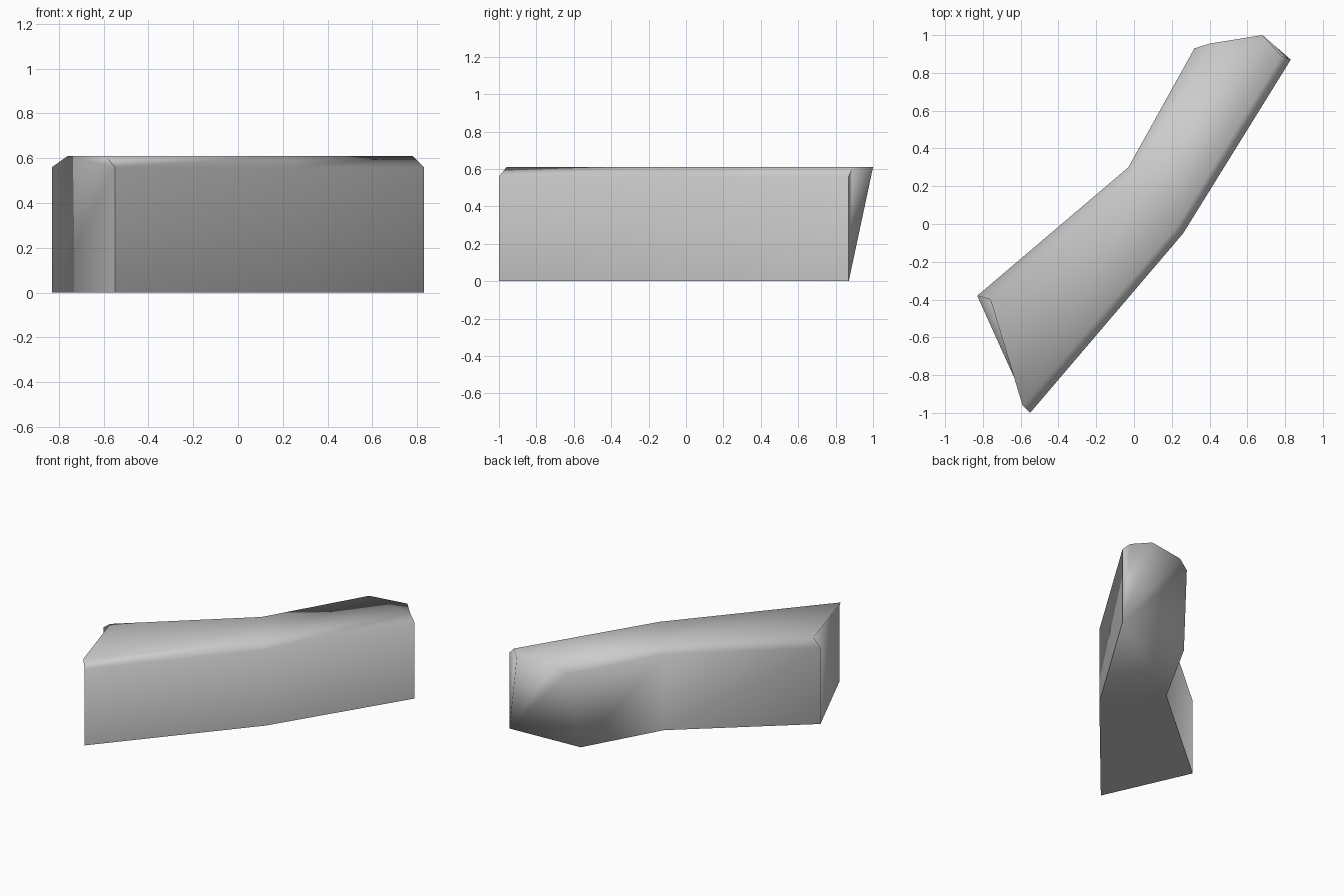
import bpy, bmesh, math

if "Cube" in bpy.data.objects:
    bpy.data.objects.remove(bpy.data.objects["Cube"])

# One neutral colour
grey = bpy.data.materials.new("neutral_grey")
grey.diffuse_color = (0.6, 0.6, 0.6, 1)
grey.use_nodes = True
grey.node_tree.nodes["Principled BSDF"].inputs["Base Color"].default_value = grey.diffuse_color

LOW, HIGH = 0.56, 0.61   # shoulder and top heights

# Cross-sections along the bent bar: right foot, right top, left top, left shoulder, left foot
stations = [
    ((-.55, -1.0), (-.59, -.96), (-.76, -.40), (-.83, -.38), (-.83, -.38)),
    ((.26, -.05), (.225, -.015), (.005, .27), (-.03, .30), (-.03, .30)),
    ((.83, .87), (.78, .89), (.40, .955), (.32, .93), (.27, .84)),
]

bm = bmesh.new()
rings = []
for foot, tr, tl, sl, bl in stations:
    pts = [(*foot, 0), (*foot, LOW), (*tr, HIGH), (*tl, HIGH), (*sl, LOW), (*bl, 0)]
    rings.append([bm.verts.new(p) for p in pts])
peak = bm.verts.new((.68, 1.0, HIGH))   # overhanging tip of the back end

# Sides, chamfers, top and underside
for a, b in zip(rings, rings[1:]):
    for i in range(6):
        j = (i + 1) % 6
        bm.faces.new((a[i], b[i], b[j], a[j]))

# Front end, back end and tip
bm.faces.new(rings[0])
br, sr, tr, tl, sl, bl = rings[2]
for f in ((tr, peak, tl), (br, sr, tr), (br, tr, peak),
          (br, peak, tl), (br, tl, sl), (br, sl, bl)):
    bm.faces.new(f)
bmesh.ops.recalc_face_normals(bm, faces=bm.faces)

mesh = bpy.data.meshes.new("bent_bar")
bm.to_mesh(mesh)
bm.free()
mesh.materials.append(grey)
bar = bpy.data.objects.new("bent_bar", mesh)
bpy.context.collection.objects.link(bar)

# Soft shading with only the squarest edges sharp
bpy.context.view_layer.objects.active = bar
bar.select_set(True)
bpy.ops.object.shade_smooth_by_angle(angle=math.radians(89))
